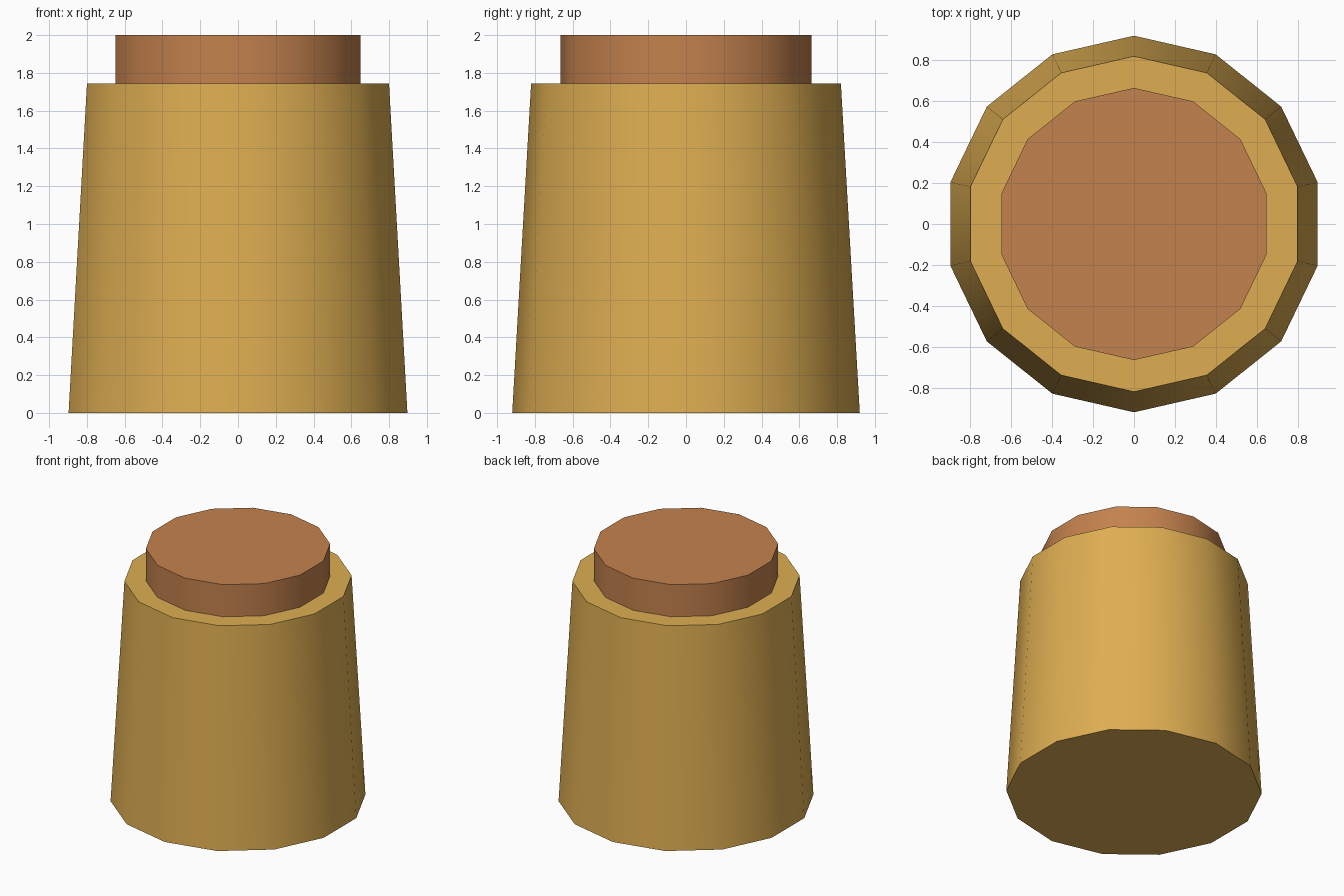
import bpy
import math

cube = bpy.data.objects.get("Cube")
if cube:
    bpy.data.objects.remove(cube, do_unlink=True)

SIDES = 14


def make_material(name, rgb):
    mat = bpy.data.materials.new(name)
    mat.use_nodes = True
    color = (*rgb, 1.0)
    mat.diffuse_color = color
    mat.node_tree.nodes["Principled BSDF"].inputs["Base Color"].default_value = color
    return mat


def make_frustum(name, r_bottom, r_top, z_bottom, z_top, mat):
    bpy.ops.mesh.primitive_cone_add(
        vertices=SIDES, radius1=r_bottom, radius2=r_top, depth=z_top - z_bottom,
        end_fill_type='NGON', location=(0, 0, (z_bottom + z_top) / 2))
    obj = bpy.context.object
    obj.name = obj.data.name = name
    obj.data.materials.append(mat)
    bpy.ops.object.shade_smooth_by_angle(angle=math.radians(40))
    return obj


golden = make_material("golden yellow", (0.73, 0.423, 0.084))
brown = make_material("copper brown", (0.552, 0.223, 0.076))

# Tapered body with a closed base
make_frustum("body", 0.92, 0.82, 0.0, 1.745, golden)

# Straight-sided plug standing on the body
make_frustum("stopper", 0.665, 0.665, 1.745, 2.0, brown)
